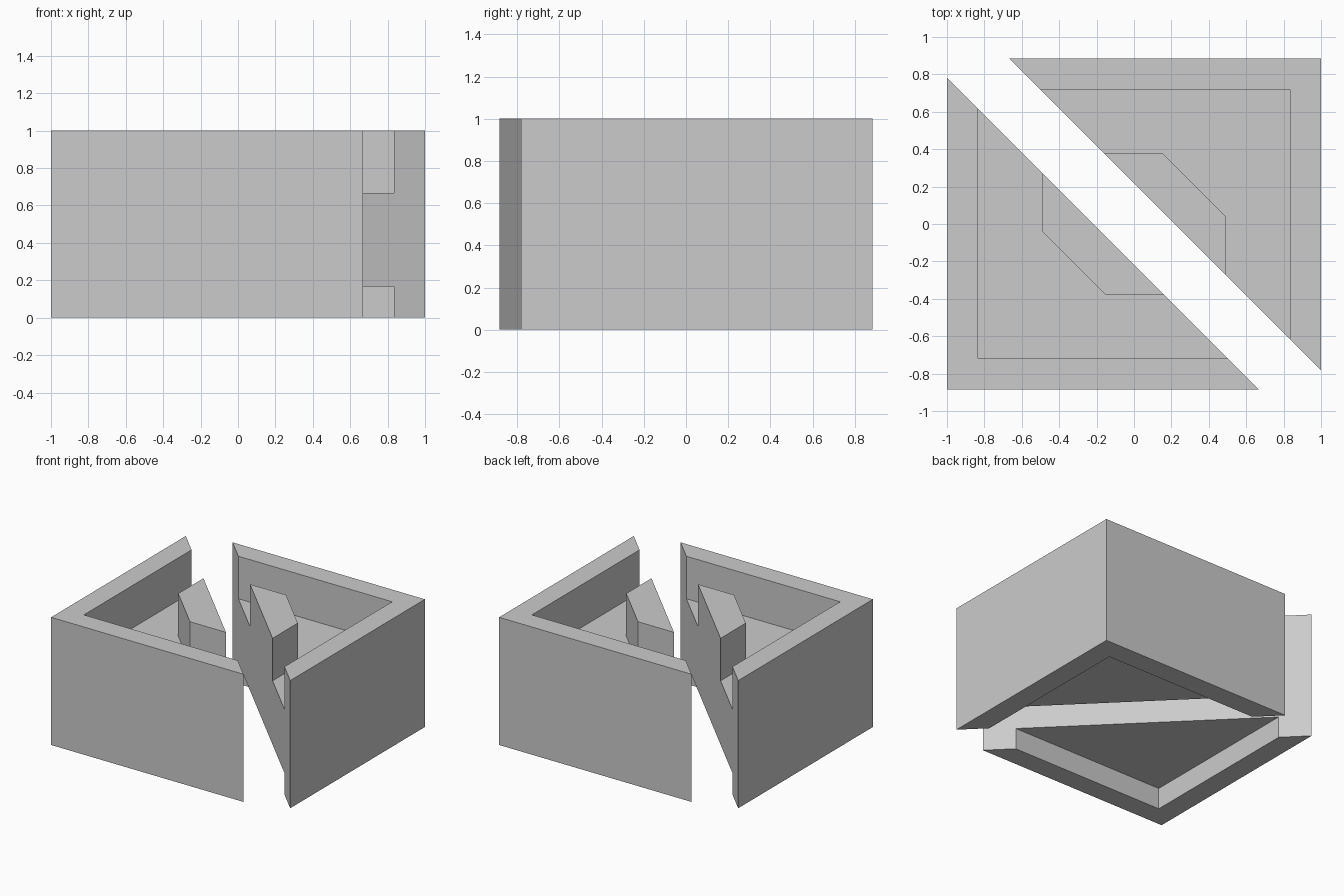
import bpy, bmesh, math

if "Cube" in bpy.data.objects:
    bpy.data.objects.remove(bpy.data.objects["Cube"])

grey = bpy.data.materials.new("light grey")
grey.diffuse_color = (0.6, 0.6, 0.6, 1)
grey.use_nodes = True
grey.node_tree.nodes["Principled BSDF"].inputs["Base Color"].default_value = grey.diffuse_color


def prism(name, outline, z0, z1):
    """Upright prism over a flat outline."""
    bm = bmesh.new()
    base = bm.faces.new([bm.verts.new((x, y, z0)) for x, y in outline])
    top = bmesh.ops.extrude_face_region(bm, geom=[base])["geom"]
    bmesh.ops.translate(bm, vec=(0, 0, z1 - z0),
                        verts=[v for v in top if isinstance(v, bmesh.types.BMVert)])
    bmesh.ops.recalc_face_normals(bm, faces=bm.faces)
    mesh = bpy.data.meshes.new(name)
    bm.to_mesh(mesh)
    bm.free()
    mesh.materials.append(grey)
    obj = bpy.data.objects.new(name, mesh)
    bpy.context.collection.objects.link(obj)
    return obj


def carve(obj, cutter):
    """Subtract the cutter, then discard it."""
    mod = obj.modifiers.new("carve", "BOOLEAN")
    mod.operation, mod.solver, mod.object = "DIFFERENCE", "EXACT", cutter
    bpy.context.view_layer.objects.active = obj
    bpy.ops.object.modifier_apply(modifier=mod.name)
    bpy.data.objects.remove(cutter)


# Corner block with a diagonal face
half = prism("back_half", [(1, 0.885), (-0.667, 0.885), (1, -0.782)], 0, 1)

# Channel in the top, running around the central post
carve(half, prism("top_channel", [
    (0.833, 0.718), (-0.8, 0.718), (-0.8, 0.38), (0.15, 0.38),
    (0.49, 0.04), (0.49, -0.9), (0.833, -0.9)], 0.667, 1.2))

# Recess underneath
carve(half, prism("bottom_recess", [
    (0.833, 0.718), (-0.9, 0.718), (0.833, -1.015)], -0.2, 0.167))

# Opposite half, turned about the centre
other = bpy.data.objects.new("front_half", half.data)
other.rotation_euler.z = math.pi
bpy.context.collection.objects.link(other)
